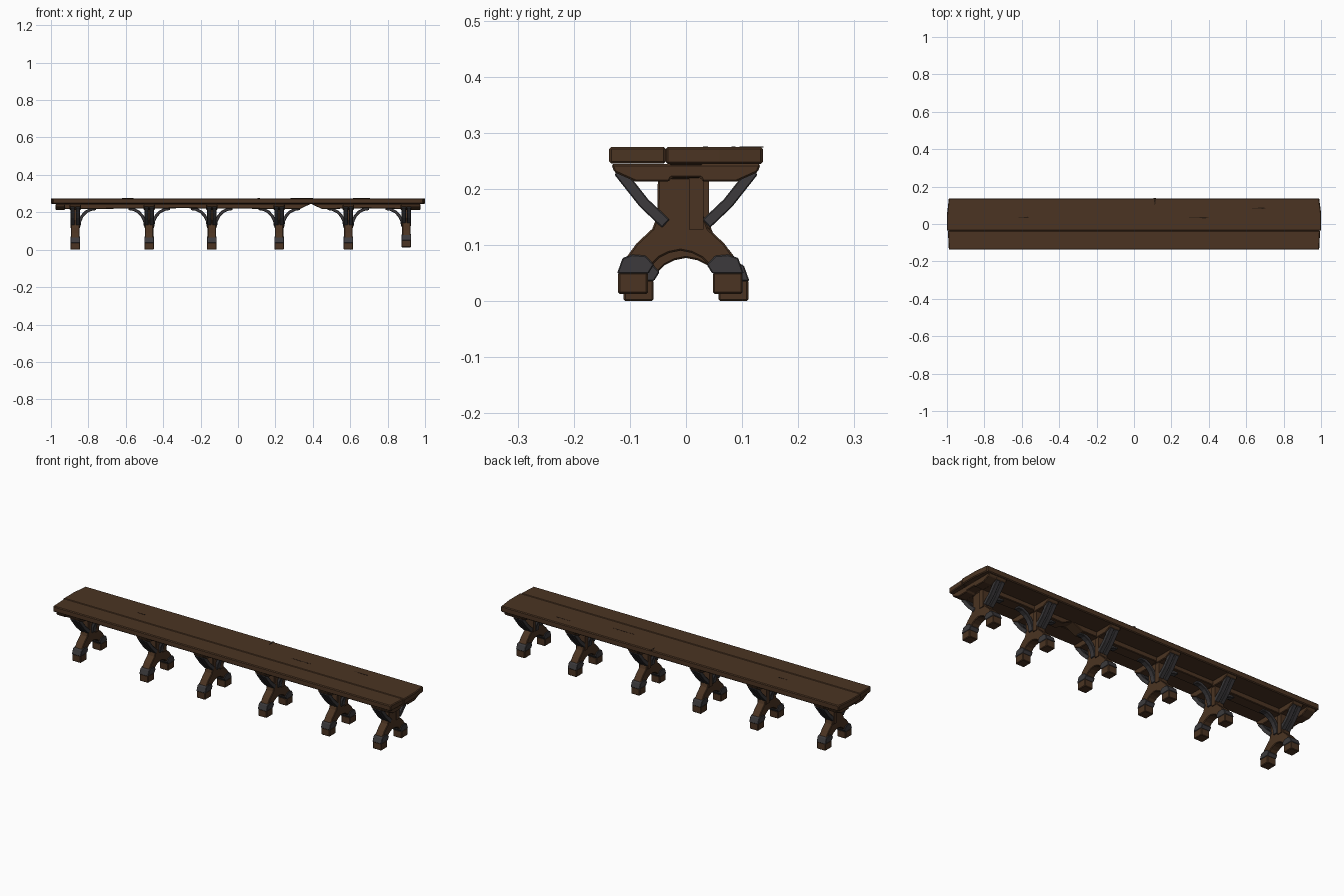
import bpy, bmesh, math
from mathutils import Vector

cube = bpy.data.objects.get("Cube")
if cube:
    bpy.data.objects.remove(cube, do_unlink=True)


def material(name, rgb):
    m = bpy.data.materials.new(name)
    m.use_nodes = True
    m.diffuse_color = (*rgb, 1)
    m.node_tree.nodes["Principled BSDF"].inputs["Base Color"].default_value = (*rgb, 1)
    return m


WOOD = material("brown wood", (0.07, 0.034, 0.016))
IRON = material("dark iron", (0.045, 0.042, 0.045))
CRACK = material("dark crack", (0.02, 0.011, 0.006))


def extrude(name, outline, axis, low, high, mat, bevel=0.0):
    """Prism of a 2D outline (the two remaining axes, in order) along an axis."""
    bm = bmesh.new()

    def place(p, t):
        c = list(p)
        c.insert("xyz".index(axis), t)
        return bm.verts.new(c)

    a = [place(p, low) for p in outline]
    b = [place(p, high) for p in outline]
    bm.faces.new(a)
    bm.faces.new(b[::-1])
    n = len(a)
    for i in range(n):
        j = (i + 1) % n
        bm.faces.new((a[i], b[i], b[j], a[j]))
    bmesh.ops.recalc_face_normals(bm, faces=bm.faces)
    mesh = bpy.data.meshes.new(name)
    bm.to_mesh(mesh)
    bm.free()
    mesh.materials.append(mat)
    ob = bpy.data.objects.new(name, mesh)
    bpy.context.collection.objects.link(ob)
    if bevel:
        mod = ob.modifiers.new("worn edges", "BEVEL")
        mod.width = bevel
        mod.segments = 1
        mod.limit_method = "ANGLE"
    return ob


def block(name, x, y, z, mat, bevel=0.0):
    outline = [(y[0], z[0]), (y[1], z[0]), (y[1], z[1]), (y[0], z[1])]
    return extrude(name, outline, "x", x[0], x[1], mat, bevel)


def strip(path, width):
    """Outline of constant width around a 2D path."""
    pts = [Vector(p) for p in path]
    left, right = [], []
    for i, p in enumerate(pts):
        d = (pts[min(i + 1, len(pts) - 1)] - pts[max(i - 1, 0)]).normalized()
        n = Vector((-d.y, d.x)) * width / 2
        left.append(tuple(p + n))
        right.append(tuple(p - n))
    return left + right[::-1]


# Seat planks with slightly uneven ends
extrude("front_plank", [(-0.99, -0.137), (0.99, -0.137), (0.995, -0.036), (-0.995, -0.036)],
        "z", 0.245, 0.275, WOOD, 0.004)
extrude("back_plank", [(-1, -0.036), (1, -0.036), (1, 0.06), (0.99, 0.137), (-0.99, 0.137), (-1, 0.05)],
        "z", 0.244, 0.275, WOOD, 0.004)

# Cracks in the seat
for x, y, length in ((0.34, 0.034, 0.12), (0.66, 0.085, 0.09), (-0.59, 0.036, 0.06)):
    h = length / 2
    extrude("seat_crack", [(x - h, y), (x + h * 0.7, y - 0.004), (x + h, y), (x + h * 0.7, y + 0.003)],
            "z", 0.274, 0.2756, CRACK)
extrude("edge_crack", [(0.105, 0.138), (0.112, 0.095), (0.118, 0.138)], "z", 0.274, 0.2756, CRACK)

# Long beams under the seat, in two lengths with tapered ends
for x0, x1 in ((-0.98, 0.39), (0.39, 0.98)):
    outline = [(x0, 0.246), (x0 + 0.06, 0.217), ((x0 + x1) / 2, 0.222), (x1 - 0.06, 0.217), (x1, 0.246)]
    extrude("centre_beam", outline, "y", -0.03, 0.03, WOOD, 0.003)

# Sloped cross pieces
CROSS = [(-0.133, 0.244), (-0.128, 0.23), (-0.09, 0.213), (-0.03, 0.213), (-0.026, 0.22),
         (0.026, 0.22), (0.03, 0.213), (0.09, 0.213), (0.128, 0.23), (0.133, 0.244)]
for s in (-1, 1):
    extrude("end_cross_piece", CROSS, "x", s * 0.95 - 0.025, s * 0.95 + 0.025, WOOD, 0.003)

# Arched trestle leg: right half, mirrored to the left
HALF = [(0.04, 0.225), (0.041, 0.14), (0.05, 0.116), (0.078, 0.09), (0.1, 0.06), (0.108, 0.03),
        (0.062, 0.03), (0.054, 0.048), (0.038, 0.064), (0.02, 0.073)]
LEG = HALF + [(0, 0.077)] + [(-y, z) for y, z in reversed(HALF)]
BAND = [(0.103, 0.064), (0.113, 0.036), (0.057, 0.036), (0.047, 0.052), (0.062, 0.068), (0.085, 0.07)]


def trestle(x, sides, lift=0.0):
    parts = [extrude("trestle_leg", LEG, "x", x - 0.022, x + 0.022, WOOD, 0.003),
             block("stem_cleat", (x - 0.026, x + 0.026), (0.015, 0.041), (0.115, 0.213), WOOD)]
    extrude("cross_piece", CROSS, "x", x - 0.03, x + 0.03, WOOD, 0.003)
    for s in (-1, 1):
        parts.append(extrude("foot_band", [(s * y, z) for y, z in BAND], "x",
                             x - 0.026, x + 0.026, IRON, 0.002))
        parts.append(block("foot", (x - 0.025, x + 0.025), sorted((s * 0.058, s * 0.111)),
                           (0, 0.038), WOOD, 0.003))
        # Pairs of iron braces reaching to the seat edges
        path = [(s * 0.036, 0.138), (s * 0.075, 0.175), (s * 0.12, 0.232)]
        for off in (-0.014, 0.014):
            extrude("side_brace", strip(path, 0.02), "x", x + off - 0.011, x + off + 0.011, IRON, 0.002)
    # Curved braces along the bench
    for s in sides:
        arc = [(x + s * (0.11 - 0.09 * math.cos(a)), 0.125 + 0.095 * math.sin(a))
               for a in (math.pi / 2 * i / 5 for i in range(6))]
        extrude("long_brace", strip(arc, 0.016), "y", -0.014, 0.014, IRON, 0.002)
    for ob in parts:
        ob.location.z = lift
    return parts


for x in (-0.475, -0.14, 0.22, 0.59):
    trestle(x, (-1, 1))
trestle(-0.87, (1,))
for ob in trestle(0.9, (-1,), 0.013):
    ob.location.y = -0.01
